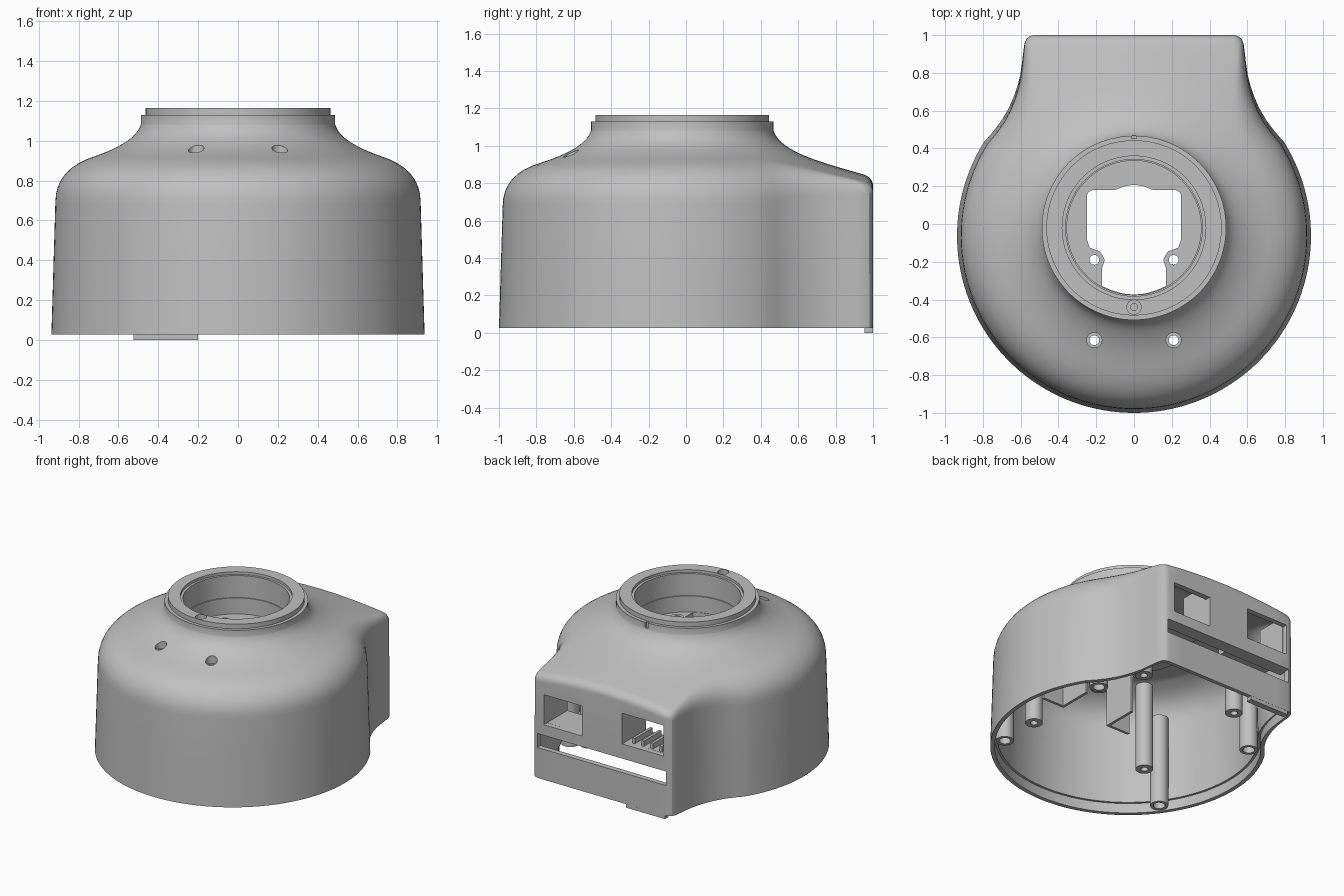
import bpy, bmesh, math
from math import sin, cos, pi, radians, exp

cube = bpy.data.objects.get("Cube")
if cube:
    bpy.data.objects.remove(cube)

grey = bpy.data.materials.new("plain grey")
grey.use_nodes = True
grey.diffuse_color = (0.53, 0.53, 0.53, 1)
grey.node_tree.nodes["Principled BSDF"].inputs["Base Color"].default_value = (0.53, 0.53, 0.53, 1)

CX, CY = 0.0, -0.02      # neck axis
NECK = 0.488             # neck radius
BASE = 0.027             # height of the bottom rim


def make(name, bm):
    bmesh.ops.recalc_face_normals(bm, faces=bm.faces)
    me = bpy.data.meshes.new(name)
    bm.to_mesh(me)
    bm.free()
    me.materials.append(grey)
    ob = bpy.data.objects.new(name, me)
    bpy.context.collection.objects.link(ob)
    return ob


def smooth(ob):
    bpy.ops.object.select_all(action='DESELECT')
    ob.select_set(True)
    bpy.context.view_layer.objects.active = ob
    bpy.ops.object.shade_smooth_by_angle(angle=radians(30))


def loft(name, rings, caps=True):
    """Skin a stack of equal rings; without caps the stack closes on itself."""
    bm = bmesh.new()
    loops = [[bm.verts.new(p) for p in ring] for ring in rings]
    pairs = list(zip(loops, loops[1:]))
    if caps:
        bm.faces.new(loops[0])
        bm.faces.new(loops[-1])
    else:
        pairs.append((loops[-1], loops[0]))
    for a, b in pairs:
        for i in range(len(a)):
            j = (i + 1) % len(a)
            bm.faces.new((a[i], a[j], b[j], b[i]))
    return make(name, bm)


def lathe(name, x, y, profile, caps=True, n=32):
    return loft(name, [[(x + r * cos(2 * pi * i / n), y + r * sin(2 * pi * i / n), z)
                        for i in range(n)] for r, z in profile], caps)


def tube(name, x, y, ro, ri, z0, z1):
    smooth(lathe(name, x, y, [(ro, z0), (ro, z1), (ri, z1), (ri, z0)], caps=False))


def box(name, x0, x1, y0, y1, z0, z1):
    return loft(name, [[(x0, y0, z), (x1, y0, z), (x1, y1, z), (x0, y1, z)] for z in (z0, z1)])


def cut(target, cutter):
    cutter.hide_render = True
    mod = target.modifiers.new("cut", 'BOOLEAN')
    mod.operation = 'DIFFERENCE'
    mod.solver = 'EXACT'
    mod.object = cutter
    bpy.context.view_layer.objects.active = target
    bpy.ops.object.modifier_apply(modifier=mod.name)
    bpy.data.objects.remove(cutter)


# Footprint: round body running into a square rear block
half = [(0, 1), (0.15, 1), (0.3, 1), (0.42, 1), (0.53, 1), (0.55, 0.995), (0.57, 0.98),
        (0.58, 0.955), (0.585, 0.92), (0.592, 0.86), (0.602, 0.79), (0.617, 0.73), (0.638, 0.67),
        (0.665, 0.61), (0.7, 0.55), (0.745, 0.49)]
STEPS = 48
for k in range(STEPS + 1):
    a = radians(32 - 122 * k / STEPS)
    half.append((0.937 * cos(a), -0.063 + 0.937 * sin(a)))
outline = half + [(-x, y) for x, y in reversed(half[1:-1])]


def crown(r):
    """Height of the top surface at a distance from the neck axis."""
    d = r - NECK
    return 0.895 - 0.27 * (r - 0.79) + 0.08 * exp(-d / 0.1) + 0.025 * exp(-d / 0.015)


def body_rings(inset, z0, ceiling):
    """Drafted wall, rounded shoulder, then sweep up to the neck."""
    columns = []
    for x, y in outline:
        full = math.hypot(x - CX, y - CY)
        ux, uy = (x - CX) / full, (y - CY) / full
        w = min(1, max(0, (1 - y) / 0.57))
        size = 0.05 + 0.12 * w
        R = full - inset
        top = R - 0.02 * w
        zt = crown(top) - size
        r1 = top - 1.2 * size
        pts = [(R + (top - R) * t, z0 + (zt - inset - z0) * t) for t in (0, 0.5, 1)]
        for k in range(1, 9):
            t = k / 8
            pts.append(((1 - t) ** 2 * top + 2 * t * (1 - t) * top + t * t * r1,
                        (1 - t) ** 2 * zt + 2 * t * (1 - t) * crown(top) + t * t * crown(r1) - inset))
        for k in range(1, 17):
            r = NECK + (r1 - NECK) * (1 - k / 16) ** 2
            pts.append((r, crown(r) - inset))
        columns.append([(CX + ux * r, CY + uy * r, min(z, ceiling)) for r, z in pts])
    return [list(ring) for ring in zip(*columns)]


def neck_ring(ring, r, z):
    out = []
    for x, y, _ in ring:
        d = math.hypot(x - CX, y - CY)
        out.append((CX + (x - CX) * r / d, CY + (y - CY) * r / d, z))
    return out


rings = body_rings(0, BASE, 2)
for r, z in [(NECK, 1.13), (0.464, 1.13), (0.464, 1.165)]:
    rings.append(neck_ring(rings[-1], r, z))
shell = loft("housing_shell", rings)

# Hollow inside, and a shallow step around the bottom rim
cut(shell, loft("cavity", body_rings(0.042, -0.1, 0.9)))
wall = body_rings(0.03, 0, 2)[0]
cut(shell, loft("rim_step", [[(x, y, z) for x, y, _ in wall] for z in (-0.1, 0.1)]))

# Cup under the neck, with a stepped bore through both
cup = lathe("neck_cup", CX, CY, [(0.41, 0.82), (0.41, 0.93)], n=96)
for part in (shell, cup):
    cut(part, lathe("bore", CX, CY, [(0.38, 1.3), (0.38, 1.145), (0.362, 1.145), (0.362, 0.98),
                                     (0.355, 0.98), (0.355, 0.86)], n=96))

# Shaped opening in the cup floor
side = [(0, 0.208), (0.05, 0.2), (0.1, 0.18), (0.22, 0.18), (0.24, 0.17), (0.25, 0.15), (0.25, -0.08),
        (0.235, -0.125), (0.18, -0.145), (0.155, -0.19), (0.17, -0.235), (0.17, -0.328),
        (0.12, -0.35), (0.06, -0.368), (0, -0.374)]
floor = side + [(-x, y) for x, y in reversed(side[1:-1])]
cut(cup, loft("floor_opening", [[(x, y, z) for x, y in floor] for z in (0.7, 1.0)]))

# Screw holes in the floor, front slope and neck rim
for s in (-1, 1):
    cut(cup, lathe("floor_hole", s * 0.21, -0.19, [(0.026, 0.7), (0.026, 1.0)]))
    cut(shell, lathe("slope_hole", s * 0.21, -0.615, [(0.026, 0.7), (0.026, 0.92), (0.04, 0.92), (0.04, 1.2)]))
cut(shell, lathe("rim_hole", 0, -0.44, [(0.018, 1.0), (0.018, 1.13), (0.038, 1.13), (0.038, 1.3)]))
cut(shell, box("neck_notch", -0.012, 0.012, 0.452, 0.5, 1.09, 1.2))

# Rear connector windows and long slot
ports = [(0.165, 0.48, 0.44, 0.665), (-0.515, -0.17, 0.47, 0.70)]
for x0, x1, z0, z1 in ports:
    cut(shell, box("port_window", x0, x1, 0.9, 1.1, z0, z1))
cut(shell, box("rear_slot", -0.535, 0.535, 0.9, 1.1, 0.255, 0.36))
smooth(shell)
smooth(cup)

# Connector guides behind the windows
T = 0.025
for label, (x0, x1, z0, z1) in zip(("left", "right"), ports):
    box(label + "_port_floor", x0, x1, 0.72, 0.96, z0 - T, z0)
    box(label + "_port_wall_inner", x0 - T, x0, 0.72, 0.96, z0 - T, 0.78)
    box(label + "_port_wall_outer", x1, x1 + T, 0.72, 0.96, z0 - T, 0.78)
x0, x1, z0, z1 = ports[1]
for k in range(4):
    x = x0 + 0.05 + k * 0.075
    box("port_rib", x, x + 0.02, 0.74, 0.95, z0, z0 + 0.04)

# Ledge above the slot and locating tab on the bottom edge
box("slot_ledge", -0.54, 0.54, 0.9, 0.965, 0.36, 0.385)
box("bottom_tab", -0.525, -0.2, 0.955, 0.999, 0, 0.05)

# Mounting posts and angle brackets under the dome
for s, tag in ((-1, "right"), (1, "left")):
    tube(tag + "_front_case_post", s * 0.685, -0.55, 0.062, 0.04, 0.03, 0.71)
    tube(tag + "_rear_case_post", s * 0.665, 0.42, 0.062, 0.04, 0.03, 0.7)
    tube(tag + "_front_board_post", s * 0.49, -0.475, 0.06, 0.025, 0.21, 0.86)
    tube(tag + "_rear_board_post", s * 0.40, 0.58, 0.06, 0.025, 0.15, 0.86)
    tube(tag + "_floor_boss", s * 0.21, -0.19, 0.05, 0.026, 0.72, 0.865)
    tube(tag + "_slope_boss", s * 0.21, -0.615, 0.06, 0.026, 0.8, 0.92)
    xs = sorted((s * 0.19, s * 0.21))
    box(tag + "_bracket_side", *xs, -0.5, -0.26, 0.46, 0.83)
    xs = sorted((s * 0.19, s * 0.38))
    box(tag + "_bracket_front", *xs, -0.52, -0.5, 0.46, 0.9)
